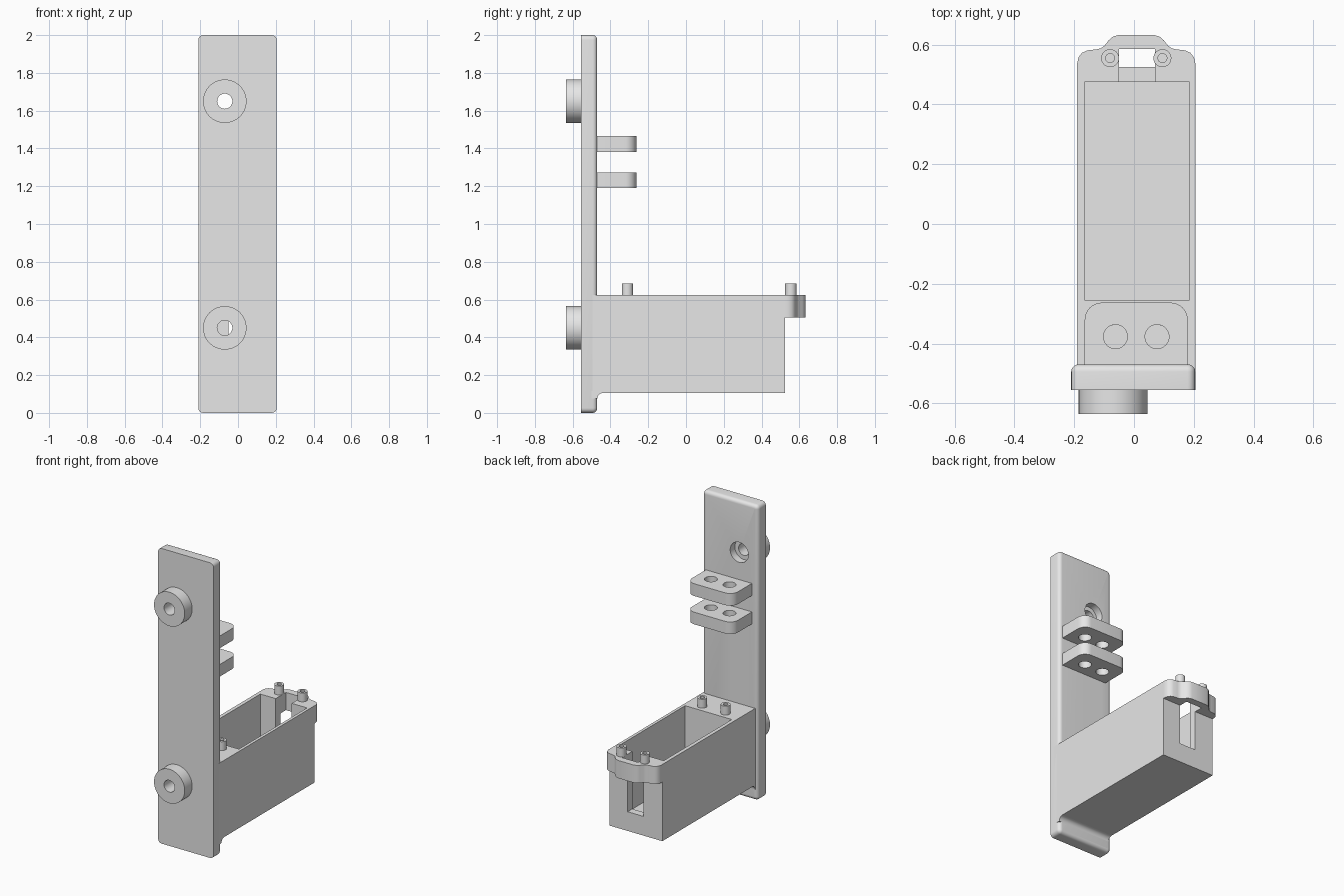
import bpy
import bmesh
from math import cos, sin, pi, radians

cube = bpy.data.objects.get("Cube")
if cube:
    bpy.data.objects.remove(cube, do_unlink=True)

grey = bpy.data.materials.new("light_grey_plastic")
grey.use_nodes = True
GREY = (0.8, 0.8, 0.8, 1)
grey.diffuse_color = GREY
grey.node_tree.nodes["Principled BSDF"].inputs["Base Color"].default_value = GREY

AXES = {
    "x": lambda a, b, t: (t, a, b),
    "y": lambda a, b, t: (a, t, b),
    "z": lambda a, b, t: (a, b, t),
}
cutters = []


def prism(name, outline, axis, lo, hi):
    """Extrude a flat outline along an axis."""
    place = AXES[axis]
    bm = bmesh.new()
    face = bm.faces.new([bm.verts.new(place(a, b, lo)) for a, b in outline])
    top = bmesh.ops.extrude_face_region(bm, geom=[face])["geom"]
    verts = [v for v in top if isinstance(v, bmesh.types.BMVert)]
    bmesh.ops.translate(bm, verts=verts, vec=place(0, 0, hi - lo))
    bmesh.ops.recalc_face_normals(bm, faces=bm.faces)
    mesh = bpy.data.meshes.new(name)
    bm.to_mesh(mesh)
    bm.free()
    mesh.materials.append(grey)
    obj = bpy.data.objects.new(name, mesh)
    bpy.context.collection.objects.link(obj)
    return obj


def arc(a, b, r, start, end, steps=8):
    angles = [radians(start + (end - start) * i / steps) for i in range(steps + 1)]
    return [(a + r * cos(t), b + r * sin(t)) for t in angles]


def circle(a, b, r, n=40):
    return arc(a, b, r, 0, 360, n)[:-1]


def rect(a0, a1, b0, b1):
    return [(a0, b0), (a1, b0), (a1, b1), (a0, b1)]


def cutter(outline, axis, lo, hi):
    obj = prism("cutter", outline, axis, lo, hi)
    obj.hide_render = True
    cutters.append(obj)
    return obj


def finish(obj, *tools):
    """Cut the openings, then smooth the round surfaces."""
    bpy.ops.object.select_all(action="DESELECT")
    obj.select_set(True)
    bpy.context.view_layer.objects.active = obj
    for tool in tools:
        mod = obj.modifiers.new("cut", "BOOLEAN")
        mod.operation = "DIFFERENCE"
        mod.solver = "EXACT"
        mod.object = tool
        bpy.ops.object.modifier_apply(modifier=mod.name)
    bpy.ops.object.shade_smooth_by_angle(angle=radians(30))


LEFT, RIGHT = -0.19, 0.205
MID = (LEFT + RIGHT) / 2
FRONT, BACK = -0.555, -0.47
BASE, RIM = 0.105, 0.625
REAR = 0.525
HOLE_X, HOLES_Z = -0.07, {"lower": 0.45, "upper": 1.65}

# Screw holes and the wider bores behind them
holes = [cutter(circle(HOLE_X, z, 0.04), "y", -0.8, -0.2) for z in HOLES_Z.values()]
bores = [cutter(circle(HOLE_X, z, 0.068), "y", -0.52, -0.2) for z in HOLES_Z.values()]

# Tall mounting plate with rounded corners and rounded back rim
plate = prism("mounting_plate", rect(-0.21, RIGHT, 0, 2), "y", FRONT, BACK)
bm = bmesh.new()
bm.from_mesh(plate.data)
corners = [e for e in bm.edges if abs(e.verts[0].co.y - e.verts[1].co.y) > 0.01]
bmesh.ops.bevel(bm, geom=corners, offset=0.026, segments=5, profile=0.5, affect="EDGES")
back_rim = [e for e in bm.edges if all(v.co.y > BACK - 0.001 for v in e.verts)]
bmesh.ops.bevel(bm, geom=back_rim, offset=0.024, segments=5, profile=0.5, affect="EDGES")
bm.to_mesh(plate.data)
bm.free()
finish(plate, *holes, *bores)

# Front bosses around the screw holes
for (label, z), hole in zip(HOLES_Z.items(), holes):
    boss = prism(label + "_boss", circle(HOLE_X, z, 0.115, 64), "y", -0.635, FRONT)
    finish(boss, hole)

# Open box with a slot in its rear wall
cavity = cutter(rect(-0.165, 0.185, -0.255, 0.475), "z", 0.14, 0.8)
slot = cutter(rect(-0.05, 0.07, 0.4, 0.585), "z", 0.235, 0.8)
box = prism("box", rect(LEFT, RIGHT, -0.525, REAR), "z", BASE, RIM)
finish(box, cavity, slot, holes[0], bores[0])

# Concave fillet under the box
r = 0.03
fillet = [(-0.5, BASE - r)] + arc(BACK + r, BASE - r, r, 180, 90)
fillet += [(BACK + r, BASE + 0.01), (-0.5, BASE + 0.01)]
finish(prism("box_fillet", fillet, "x", LEFT, RIGHT))

# Rear lip with a curved outline
half = [(0.1975, REAR), (0.1975, 0.538), (0.193, 0.558), (0.181, 0.573),
        (0.163, 0.581), (0.135, 0.584), (0.118, 0.588), (0.106, 0.597),
        (0.092, 0.615), (0.078, 0.627), (0.058, 0.633)]
outline = [(MID + a, b) for a, b in half]
outline += [(MID - a, b) for a, b in reversed(half)]
finish(prism("rear_lip", outline, "z", 0.505, RIM), slot)

# Four hollow pins on the rim
for end, y in (("front", -0.31), ("rear", 0.555)):
    for side, x in (("right", MID - 0.0875), ("left", MID + 0.0875)):
        pin = prism(f"{end}_{side}_pin", circle(x, y, 0.03, 32), "z", RIM, 0.685)
        finish(pin, cutter(circle(x, y, 0.015, 24), "z", RIM + 0.005, 0.8))

# Two rounded lugs with paired holes
r = 0.058
lug_holes = [cutter(circle(x, -0.377, 0.04), "z", 1, 1.6) for x in (-0.062, 0.077)]
lug = [(-0.165, BACK), (0.18, BACK)]
lug += arc(0.18 - r, -0.263 - r, r, 0, 90) + arc(-0.165 + r, -0.263 - r, r, 90, 180)
for label, low, high in (("lower", 1.19, 1.272), ("upper", 1.382, 1.465)):
    finish(prism(label + "_lug", lug, "z", low, high), *lug_holes)

for tool in cutters:
    bpy.data.objects.remove(tool, do_unlink=True)
